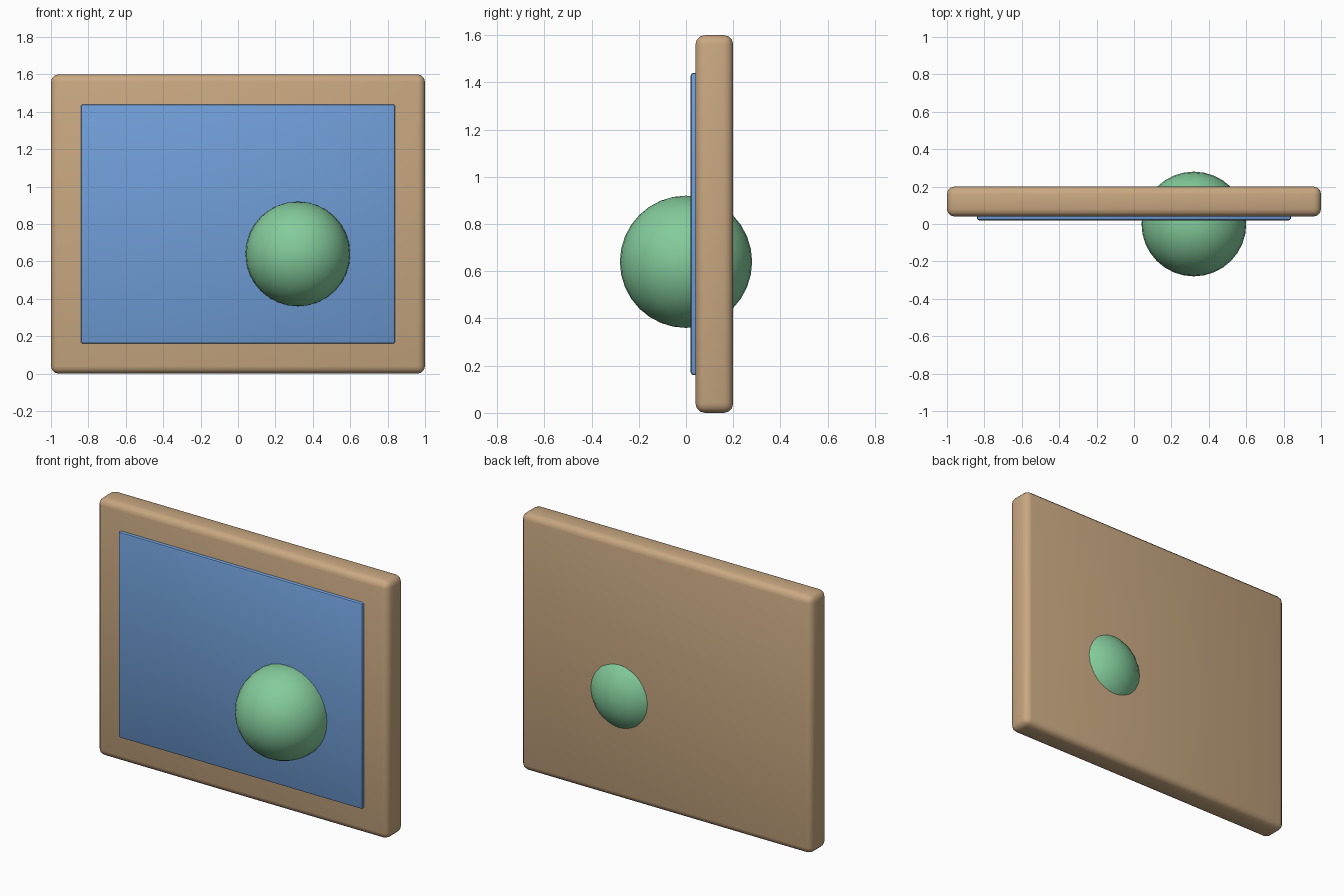
import bpy
import math

cube = bpy.data.objects.get("Cube")
if cube:
    bpy.data.objects.remove(cube, do_unlink=True)


def material(name, colour):
    mat = bpy.data.materials.new(name)
    mat.use_nodes = True
    rgba = (*colour, 1.0)
    mat.diffuse_color = rgba
    for node in mat.node_tree.nodes:
        if node.type == 'BSDF_PRINCIPLED':
            node.inputs["Base Color"].default_value = rgba
    return mat


tan = material("tan wood", (0.58, 0.39, 0.22))
blue = material("sky blue", (0.16, 0.34, 0.68))
green = material("soft green", (0.23, 0.60, 0.33))


def rounded_slab(name, size, centre, radius, segments, mat):
    bpy.ops.mesh.primitive_cube_add(size=1, location=centre)
    ob = bpy.context.object
    ob.name = name
    ob.scale = size
    bpy.ops.object.transform_apply(location=False, rotation=False, scale=True)
    bevel = ob.modifiers.new("rounded edges", 'BEVEL')
    bevel.width = radius
    bevel.segments = segments
    bpy.ops.object.modifier_apply(modifier=bevel.name)
    bpy.ops.object.shade_smooth_by_angle(angle=math.radians(40))
    ob.data.materials.append(mat)
    return ob


# Backing board and the thin panel set into its front
rounded_slab("backing_board", (2.0, 0.16, 1.6), (0, 0.12, 0.8), 0.04, 3, tan)
rounded_slab("front_panel", (1.68, 0.04, 1.28), (0, 0.04, 0.8), 0.012, 2, blue)

# Ball passing through the board
bpy.ops.mesh.primitive_uv_sphere_add(segments=32, ring_count=16, radius=0.28,
                                     location=(0.32, 0, 0.64))
ball = bpy.context.object
ball.name = "ball"
bpy.ops.object.shade_smooth()
ball.data.materials.append(green)
